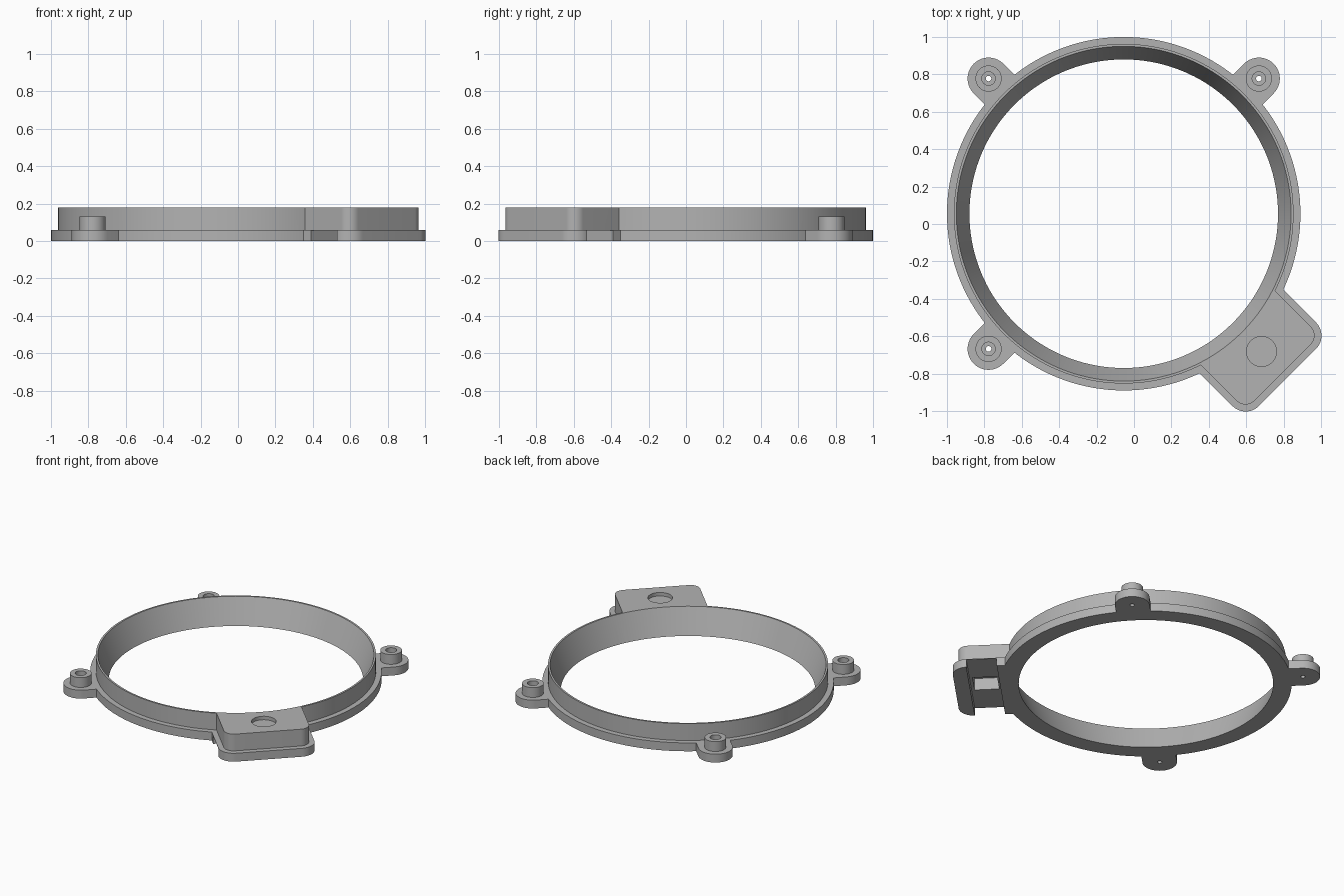
import bpy, bmesh, math
from mathutils import Matrix, Vector

cube = bpy.data.objects.get("Cube")
if cube:
    bpy.data.objects.remove(cube, do_unlink=True)

CENTRE = Vector((-0.055, 0.055, 0))     # axis of the ring
FLANGE_TOP, WALL_TOP = 0.06, 0.18

grey = bpy.data.materials.new("plain grey")
grey.use_nodes = True
grey.diffuse_color = (0.45, 0.45, 0.45, 1)
grey.node_tree.nodes["Principled BSDF"].inputs["Base Color"].default_value = grey.diffuse_color


def arc(cx, cy, r, start, end, steps):
    """Points along an arc, angles in degrees."""
    angles = [math.radians(start + (end - start) * i / steps) for i in range(steps + 1)]
    return [(cx + r * math.cos(a), cy + r * math.sin(a)) for a in angles]


def circle(r, cx=0.0, steps=48):
    return arc(cx, 0, r, 0, 360, steps)[:-1]


def tongue(start, end, half, r):
    """Strip pointing along local x whose outer corners are rounded."""
    return ([(start, -half)] + arc(end - r, r - half, r, -90, 0, 14)
            + arc(end - r, half - r, r, 0, 90, 14)[(1 if r == half else 0):] + [(start, half)])


def box(x0, x1, half):
    return [(x0, -half), (x1, -half), (x1, half), (x0, half)]


def prism(name, outline, z0, z1, turn=0, top_scale=1.0):
    """Extrude an outline about the ring axis, turned by an angle in degrees."""
    bm = bmesh.new()
    low = [bm.verts.new((x, y, z0)) for x, y in outline]
    high = [bm.verts.new((x * top_scale, y * top_scale, z1)) for x, y in outline]
    bm.faces.new(low[::-1])
    bm.faces.new(high)
    n = len(outline)
    for i in range(n):
        j = (i + 1) % n
        bm.faces.new((low[i], low[j], high[j], high[i]))
    bm.transform(Matrix.Translation(CENTRE) @ Matrix.Rotation(math.radians(turn), 4, "Z"))
    mesh = bpy.data.meshes.new(name)
    bm.to_mesh(mesh)
    bm.free()
    mesh.materials.append(grey)
    obj = bpy.data.objects.new(name, mesh)
    bpy.context.collection.objects.link(obj)
    return obj


def combine(target, tool, operation):
    """Apply a boolean, then discard the tool."""
    tool.hide_render = True
    mod = target.modifiers.new(operation.lower(), "BOOLEAN")
    mod.operation, mod.solver, mod.object = operation, "EXACT", tool
    bpy.context.view_layer.objects.active = target
    bpy.ops.object.modifier_apply(modifier=mod.name)
    bpy.data.objects.remove(tool, do_unlink=True)


# Flange and upright wall of the ring
ring = prism("mounting_ring", circle(0.945, steps=144), 0, FLANGE_TOP)
solids = [prism("wall", circle(0.908, steps=144), 0, WALL_TOP)]
cutters = []

# Screw ears with counterbored bosses
EAR, EAR_R = 1.022, 0.112
for turn in (45, 135, 225):
    solids.append(prism("ear", tongue(0.85, EAR + EAR_R, EAR_R, EAR_R), 0, FLANGE_TOP, turn))
    solids.append(prism("boss", circle(0.07, EAR), 0, 0.13, turn))
    cutters.append(prism("counterbore", circle(0.036, EAR, 32), 0.05, 0.2, turn))
    cutters.append(prism("screw_hole", circle(0.015, EAR, 20), -0.1, 0.2, turn))

# Corner housing with its stepped foot
HOUSING = -45
solids.append(prism("housing_foot", tongue(0.75, 1.238, 0.316, 0.1), 0, FLANGE_TOP, HOUSING))
solids.append(prism("housing", tongue(0.75, 1.201, 0.28, 0.065), 0, WALL_TOP, HOUSING))

# Round recess on top, cross channel and square pocket underneath
cutters.append(prism("top_recess", circle(0.08, 1.042), 0.155, 0.3, HOUSING))
cutters.append(prism("channel", box(0.944, 1.142, 0.5), -0.1, 0.055, HOUSING))
cutters.append(prism("pocket", box(0.962, 1.122, 0.08), -0.1, 0.14, HOUSING))

# Tapered opening, wider at the top
slope = (0.895 - 0.825) / WALL_TOP
bottom, top = 0.825 - 0.1 * slope, 0.825 + 0.3 * slope
cutters.append(prism("opening", circle(bottom, steps=144), -0.1, 0.3, 0, top / bottom))

for solid in solids:
    combine(ring, solid, "UNION")
for cutter in cutters:
    combine(ring, cutter, "DIFFERENCE")

# Smooth the round walls and keep the edges crisp
bpy.ops.object.select_all(action="DESELECT")
ring.select_set(True)
bpy.context.view_layer.objects.active = ring
bpy.ops.object.shade_smooth_by_angle(angle=math.radians(30))
